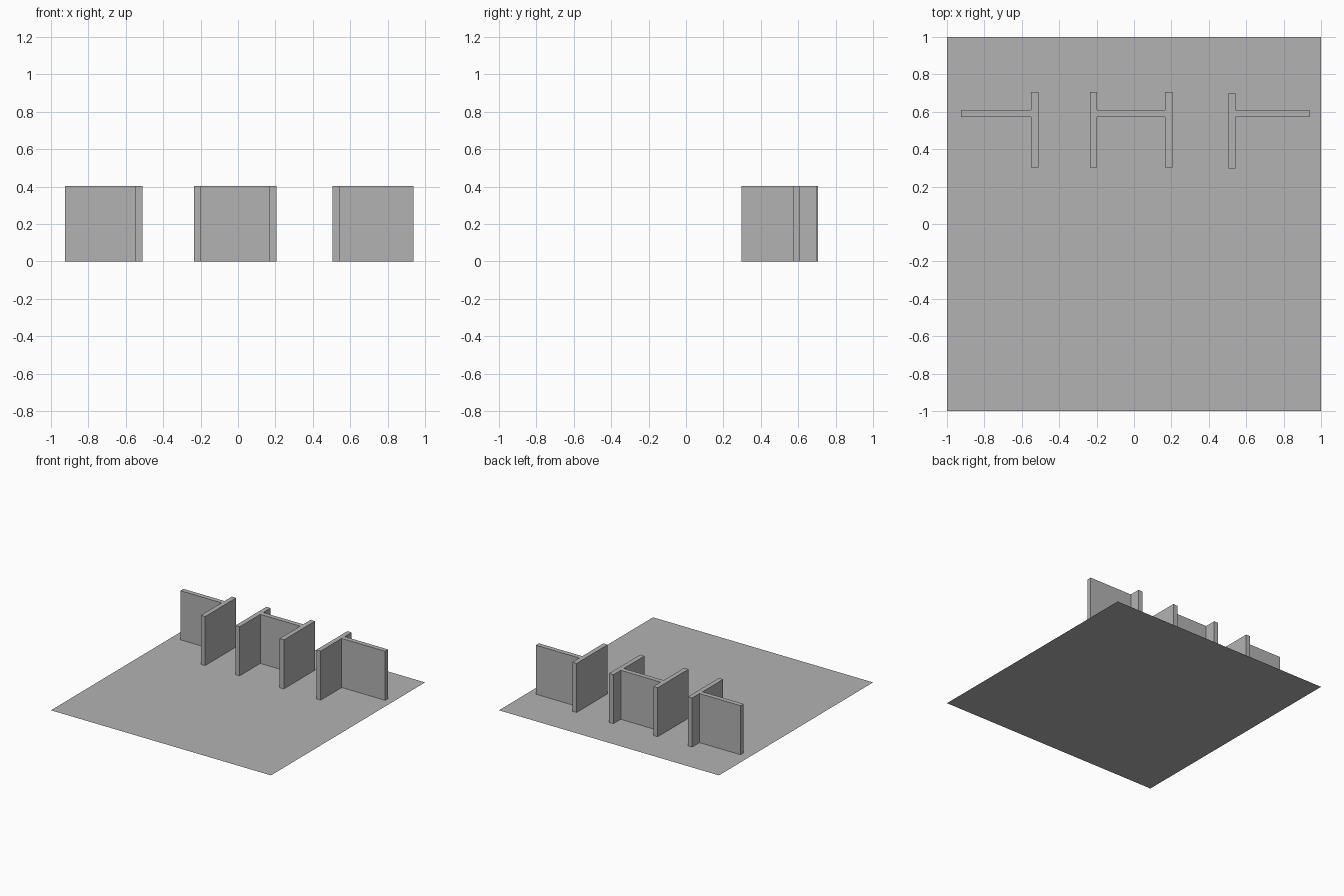
import bpy, bmesh

if "Cube" in bpy.data.objects:
    bpy.data.objects.remove(bpy.data.objects["Cube"])

HEIGHT = 0.403

# Mid grey shared by all parts
grey = bpy.data.materials.new("mid_grey")
grey.diffuse_color = (0.45, 0.45, 0.45, 1)
grey.use_nodes = True
grey.node_tree.nodes["Principled BSDF"].inputs["Base Color"].default_value = grey.diffuse_color


def make_object(name, bm):
    mesh = bpy.data.meshes.new(name)
    bm.to_mesh(mesh)
    bm.free()
    mesh.materials.append(grey)
    obj = bpy.data.objects.new(name, mesh)
    bpy.context.collection.objects.link(obj)


def wall(name, outline):
    """Raise a counter-clockwise floor outline into a wall standing on the floor."""
    bm = bmesh.new()
    base = [bm.verts.new((x, y, 0)) for x, y in outline]
    top = [bm.verts.new((x, y, HEIGHT)) for x, y in outline]
    bm.faces.new(top)
    n = len(base)
    for i in range(n):
        j = (i + 1) % n
        bm.faces.new((base[i], base[j], top[j], top[i]))
    make_object(name, bm)


def t_outline(end, near, far, y0, y1, w0, w1):
    """T plan: web from end to near, flange from near to far."""
    pts = [(end, w0), (near, w0), (near, y0), (far, y0),
           (far, y1), (near, y1), (near, w1), (end, w1)]
    return pts if end < far else pts[::-1]


# Floor sheet
bm = bmesh.new()
bmesh.ops.create_grid(bm, x_segments=1, y_segments=1, size=1)
make_object("floor", bm)

# T-shaped end walls
wall("left_wall", t_outline(-0.924, -0.55, -0.511, 0.303, 0.705, 0.571, 0.61))
wall("right_wall", t_outline(0.938, 0.543, 0.504, 0.298, 0.70, 0.571, 0.61))

# H-shaped middle wall
y0, w0, w1, y1 = 0.303, 0.571, 0.61, 0.705
a, b, c, d = -0.236, -0.197, 0.166, 0.205
wall("middle_wall", [(a, y0), (b, y0), (b, w0), (c, w0), (c, y0), (d, y0),
                     (d, y1), (c, y1), (c, w1), (b, w1), (b, y1), (a, y1)])
